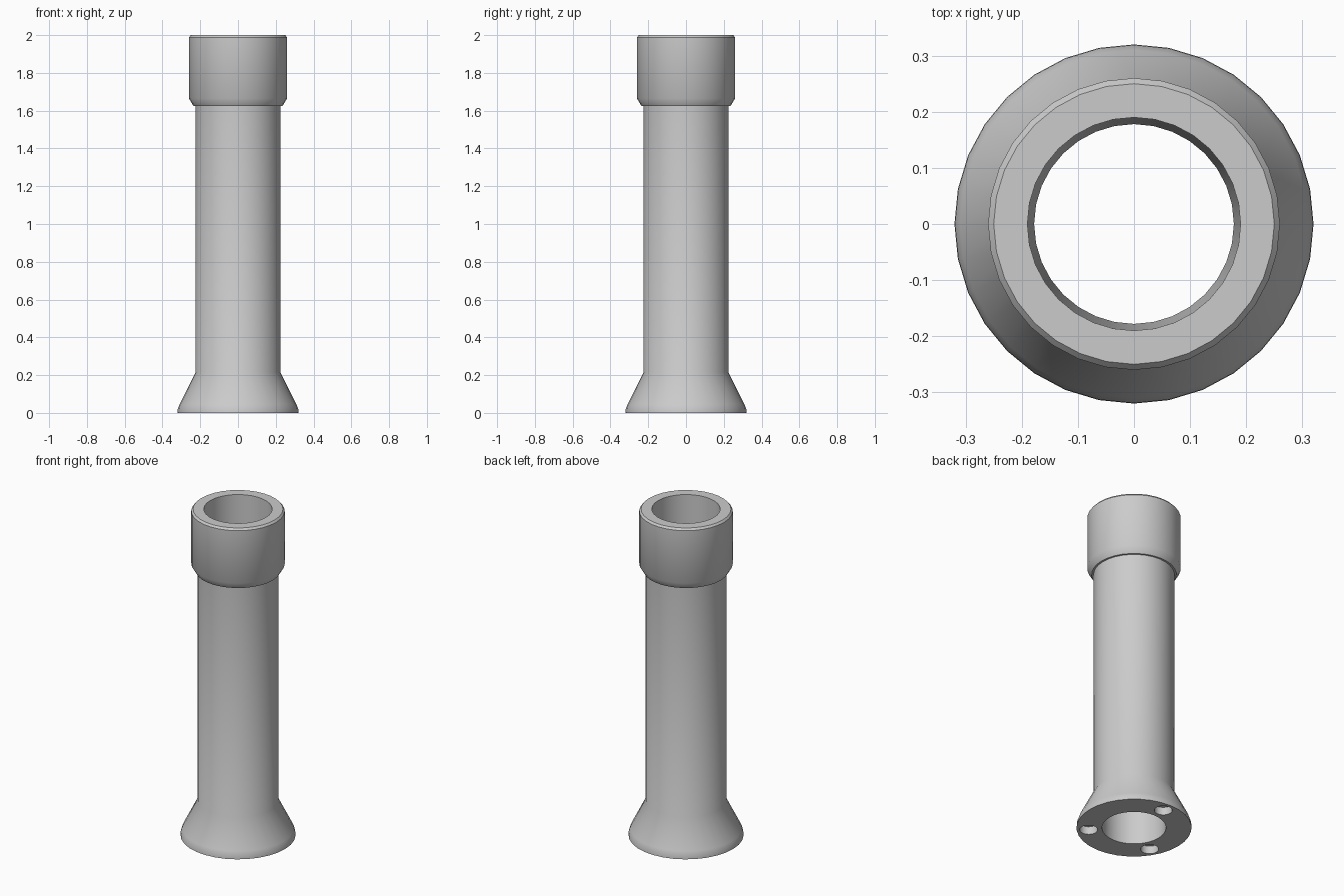
import bpy, bmesh, math
from mathutils import Matrix

cube = bpy.data.objects.get("Cube")
if cube:
    bpy.data.objects.remove(cube, do_unlink=True)

SIDES = 32

grey = bpy.data.materials.new("plain_grey")
grey.use_nodes = True
colour = (0.6, 0.6, 0.6, 1)
grey.diffuse_color = colour
grey.node_tree.nodes["Principled BSDF"].inputs["Base Color"].default_value = colour


def make_object(name, bm):
    """Turn a bmesh into a linked object with the grey material."""
    bmesh.ops.recalc_face_normals(bm, faces=bm.faces)
    mesh = bpy.data.meshes.new(name)
    bm.to_mesh(mesh)
    bm.free()
    obj = bpy.data.objects.new(name, mesh)
    bpy.context.collection.objects.link(obj)
    mesh.materials.append(grey)
    return obj


def lathe(name, profile):
    """Revolve a closed (radius, height) profile around z."""
    bm = bmesh.new()
    verts = [bm.verts.new((0, r, z)) for r, z in profile]
    edges = [bm.edges.new((v, verts[i - 1])) for i, v in enumerate(verts)]
    bmesh.ops.spin(bm, geom=verts + edges, cent=(0, 0, 0), axis=(0, 0, 1),
                   angle=math.tau, steps=SIDES, use_duplicate=False)
    bmesh.ops.remove_doubles(bm, verts=bm.verts, dist=0.0005)
    return make_object(name, bm)


# Hollow tube with flared foot and thick collar
tube = lathe("flared_tube", [
    (0.178, 0), (0.32, 0), (0.319, 0.02), (0.31, 0.045),   # foot
    (0.225, 0.215), (0.225, 1.625),                        # shaft
    (0.236, 1.625), (0.26, 1.665), (0.26, 1.988),          # collar
    (0.25, 2), (0.19, 2)])                                 # rim and bore

# Three blind round holes under the foot
bm = bmesh.new()
hole_depth = 0.048
for degrees in (90, 210, 315):
    a = math.radians(degrees)
    place = Matrix.Translation((0.253 * math.cos(a), 0.253 * math.sin(a), 0))
    bmesh.ops.create_cone(bm, cap_ends=True, segments=SIDES, radius1=0.05,
                          radius2=0.05, depth=2 * hole_depth, matrix=place)
cutter = make_object("foot_hole_cutter", bm)
cutter.hide_render = True

cut = tube.modifiers.new("foot_holes", "BOOLEAN")
cut.operation = "DIFFERENCE"
cut.solver = "EXACT"
cut.object = cutter
bpy.ops.object.select_all(action="DESELECT")
tube.select_set(True)
bpy.context.view_layer.objects.active = tube
bpy.ops.object.modifier_apply(modifier=cut.name)
bpy.data.objects.remove(cutter, do_unlink=True)

bpy.ops.object.shade_smooth_by_angle(angle=math.radians(38))
